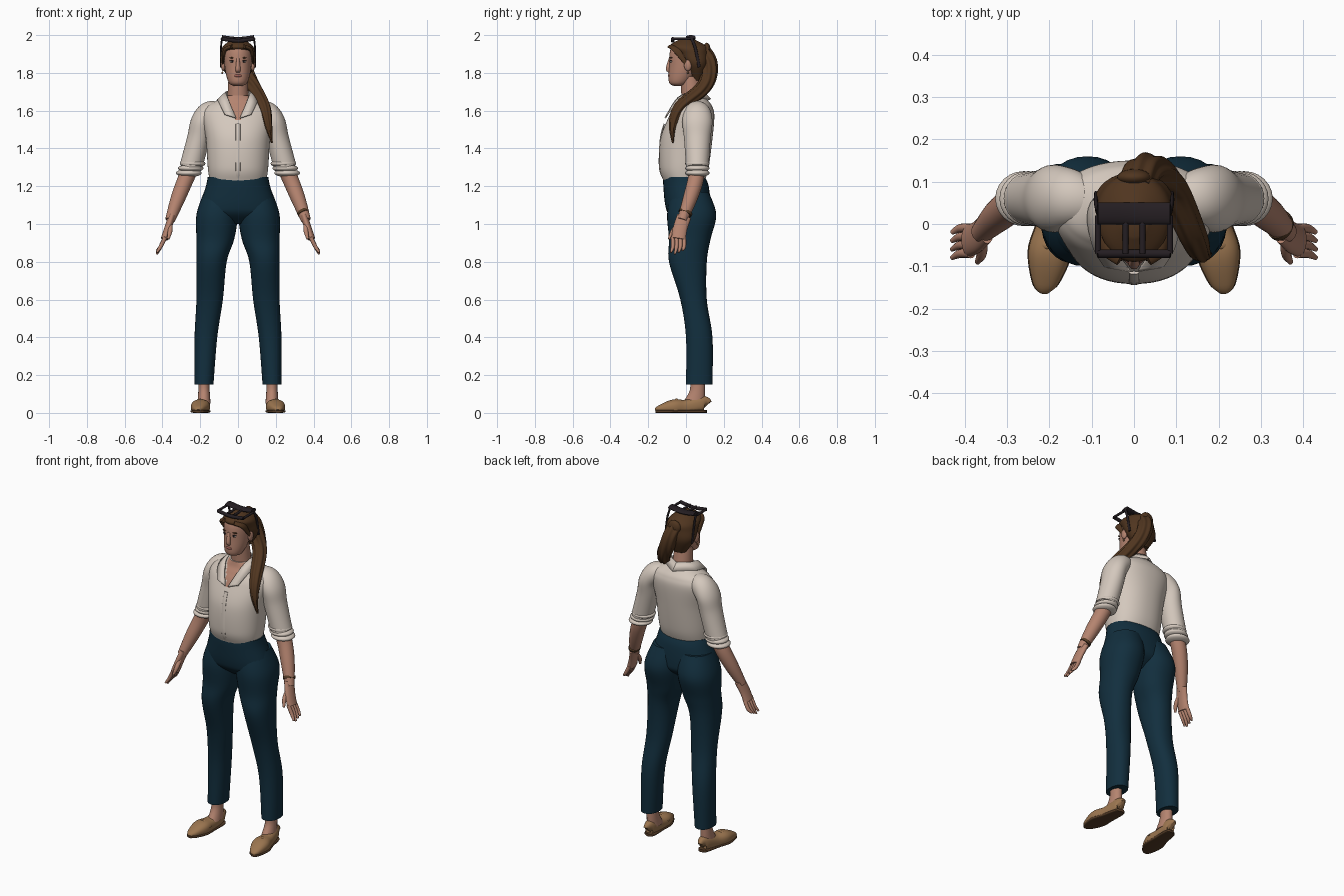
import bpy, bmesh, math
from mathutils import Vector

cube = bpy.data.objects.get("Cube")
if cube:
    bpy.data.objects.remove(cube, do_unlink=True)


def material(name, *rgb):
    mat = bpy.data.materials.new(name)
    mat.use_nodes = True
    mat.diffuse_color = (*rgb, 1)
    shader = next(n for n in mat.node_tree.nodes if n.type == 'BSDF_PRINCIPLED')
    shader.inputs["Base Color"].default_value = (*rgb, 1)
    return mat


SKIN = material("skin", .46, .23, .16)
SHIRT = material("cream cotton", .66, .58, .51)
NAVY = material("navy cloth", .006, .028, .048)
HAIR = material("brown hair", .08, .036, .014)
SHOE = material("tan leather", .33, .18, .08)
SOLE = material("dark sole", .09, .045, .02)
DARK = material("dark frame", .018, .013, .016)
LIPS = material("lips", .33, .11, .09)
WHITE = material("eye white", .6, .55, .5)

X, Y, Z = Vector((1, 0, 0)), Vector((0, 1, 0)), Vector((0, 0, 1))


def finish(name, bm, *mats):
    bmesh.ops.recalc_face_normals(bm, faces=bm.faces)
    mesh = bpy.data.meshes.new(name)
    bm.to_mesh(mesh)
    bm.free()
    for face in mesh.polygons:
        face.use_smooth = True
    mesh.set_sharp_from_angle(angle=math.radians(45))
    for mat in mats:
        mesh.materials.append(mat)
    ob = bpy.data.objects.new(name, mesh)
    bpy.context.collection.objects.link(ob)
    return ob


def smooth_path(rows, steps):
    """Catmull-Rom curve through rows of equal length."""
    rows = [Vector(row) for row in rows]
    last = len(rows) - 1
    out = []
    for i in range(last):
        a, b, c, d = (rows[min(max(i + k, 0), last)] for k in (-1, 0, 1, 2))
        for j in range(steps):
            t = j / steps
            out.append(b + (c - a) * t / 2 + (a - b * 2.5 + c * 2 - d / 2) * t * t
                       + (b * 3 - a - c * 3 + d) * t ** 3 / 2)
    return out + [rows[last]]


def loft(name, rings, *mats, ref=None, side=1, seg=32, steps=6, power=2, lobes=0, floor=None):
    """Skin over rings (x, y, z, ra, rb); level rings, or square to the path with rb along ref."""
    rows = smooth_path(rings, steps)
    mid = [Vector(row[:3]) for row in rows]
    bm = bmesh.new()
    loops = []
    for i, row in enumerate(rows):
        a, b = X, Y
        if ref:
            tangent = (mid[min(i + 1, len(mid) - 1)] - mid[max(i - 1, 0)]).normalized()
            b = (ref - tangent * ref.dot(tangent)).normalized()
            a = b.cross(tangent)
        loop = []
        for k in range(seg):
            angle = math.tau * k / seg
            c, d = (math.copysign(abs(v) ** (2 / power), v) for v in (math.cos(angle), math.sin(angle)))
            groove = 1 + .09 * math.cos(lobes * angle + i / 8) if lobes else 1
            p = mid[i] + (a * row[3] * c + b * row[4] * d) * groove
            if floor is not None:
                p.z = max(p.z, floor)
            loop.append(bm.verts.new((p.x * side, p.y, p.z)))
        loops.append(loop)
    for low, high in zip(loops, loops[1:]):
        for k in range(seg):
            bm.faces.new((low[k], low[k - 1], high[k - 1], high[k]))
    bm.faces.new(loops[0])
    bm.faces.new(loops[-1])
    return finish(name, bm, *mats)


def tube(name, points, radius, mat, ref=Z, flat=1, taper=0, **options):
    """Rod along points; flat scales its width, taper thins its far end."""
    rings = []
    for i, p in enumerate(points):
        r = radius * (1 - taper * (i / (len(points) - 1)) ** 3)
        rings.append((*p, r * flat, r))
    return loft(name, rings, mat, ref=ref, **options)


def ball(name, position, size, mat):
    bm = bmesh.new()
    bmesh.ops.create_uvsphere(bm, u_segments=24, v_segments=12, radius=1)
    bmesh.ops.scale(bm, vec=size, verts=bm.verts)
    bmesh.ops.translate(bm, vec=position, verts=bm.verts)
    return finish(name, bm, mat)


def level(z, front, back, half_width):
    return (0, (front + back) / 2, z, half_width, (back - front) / 2)


# Shirt body with an open neck showing the chest
shirt = loft("shirt_body", [
    level(1.23, -.12, .1, .15), level(1.3, -.14, .12, .16), level(1.45, -.135, .14, .17),
    level(1.57, -.09, .15, .19), level(1.62, -.06, .14, .17), level(1.65, -.04, .12, .12),
    level(1.68, -.03, .09, .06)], SHIRT, SKIN, seg=96, steps=10, power=2.2)
for face in shirt.data.polygons:
    c = face.center
    if c.y < 0 and abs(c.x) < (c.z - 1.53) * .4:
        face.material_index = 1
tube("button_placket", [(0, -.12, 1.24), (0, -.14, 1.3), (0, -.135, 1.45), (0, -.115, 1.53)],
     .012, SHIRT, ref=X, flat=.3)

# Trouser hips
loft("trouser_hips", [
    level(1.25, -.12, .1, .16), level(1.2, -.12, .12, .17), level(1.1, -.11, .13, .2),
    level(1.05, -.09, .12, .2), level(1, -.03, .06, .07)], NAVY, power=2.2)

# Neck, head and face
loft("neck", [(0, .04, 1.6, .06, .06), (0, .02, 1.78, .05, .05)], SKIN)
loft("head", [
    level(1.73, -.06, -.02, .02), level(1.75, -.09, .02, .05), level(1.83, -.09, .08, .07),
    level(1.93, -.08, .1, .07), level(1.97, -.02, .04, .02)], SKIN)
loft("nose", [level(1.88, -.09, -.08, .007), level(1.82, -.107, -.08, .013),
              level(1.8, -.09, -.08, .01)], SKIN)
ball("mouth", (0, -.088, 1.785), (.02, .008, .008), LIPS)

# Hair cap and ponytail over the left shoulder
loft("hair_cap", [
    level(1.76, .03, .09, .04), level(1.84, -.01, .12, .09), level(1.9, -.05, .12, .09),
    level(1.94, -.09, .11, .08), level(1.98, -.03, .04, .03)], HAIR)
tube("ponytail", [
    (0, .08, 1.92), (.02, .12, 1.86), (.05, .12, 1.78), (.09, .08, 1.71), (.14, -.03, 1.62),
    (.16, -.07, 1.53), (.18, -.07, 1.43)], .042, HAIR, ref=X, taper=.9, seg=42, lobes=7)
ball("hair_tie", (0, .11, 1.92), (.04, .02, .04), HAIR)

# Sunglasses resting on the hair
for name, y, z, flat in (("front", -.07, 1.98, 1), ("rear", .025, 1.99, 2.6)):
    tube("sunglasses_rim_" + name, [(-.086, y, z), (0, y, z - .01), (.086, y, z)], .01, DARK, flat=flat)

for side, label in ((1, "left_"), (-1, "right_")):
    # Sunglasses sides
    for name, x in (("rim_side", .085), ("rim_bridge", .02)):
        tube(label + name, [(x, -.07, 1.98), (x, .02, 1.98)], .007, DARK, side=side)
    tube(label + "temple", [(.085, .03, 1.98), (.09, .05, 1.93), (.09, .07, 1.83)],
         .008, DARK, ref=Y, flat=.6, side=side)

    # Eyes, brows, ears and temple locks
    eye = .03 * side
    ball(label + "eye", (eye, -.079, 1.86), (.013, .006, .005), WHITE)
    ball(label + "iris", (eye, -.083, 1.86), (.005, .004, .005), DARK)
    ball(label + "lash", (eye, -.079, 1.865), (.015, .007, .002), DARK)
    ball(label + "brow", (eye, -.078, 1.88), (.018, .008, .003), HAIR)
    ball(label + "ear", (.078 * side, .01, 1.84), (.012, .02, .03), SKIN)
    ball(label + "earring", (.083 * side, .01, 1.8), (.005, .005, .007), SHOE)
    tube(label + "temple_lock", [(.03, -.08, 1.94), (.07, -.05, 1.92), (.08, 0, 1.85)],
         .02, HAIR, ref=Y, flat=.5, taper=.5, side=side)

    # Collar half: a folded strip
    inner = smooth_path([(0, .09, 1.7), (.06, .05, 1.7), (.055, -.04, 1.67), (.01, -.11, 1.56)], 6)
    outer = smooth_path([(0, .13, 1.66), (.1, .05, 1.66), (.1, -.04, 1.64), (.07, -.1, 1.58)], 6)
    bm = bmesh.new()
    rows = [[bm.verts.new((p.x * side, p.y, p.z)) for p in line] for line in (inner, outer)]
    for i in range(len(inner) - 1):
        bm.faces.new((rows[0][i], rows[0][i + 1], rows[1][i + 1], rows[1][i]))
    collar = finish(label + "collar", bm, SHIRT)
    thickness = collar.modifiers.new("thickness", 'SOLIDIFY')
    thickness.thickness, thickness.offset = .008, 0

    # Sleeve with a rolled cuff
    loft(label + "sleeve", [
        (.1, .05, 1.61, .04, .05), (.15, .06, 1.59, .06, .07), (.19, .06, 1.54, .06, .08),
        (.21, .06, 1.45, .06, .07), (.25, .06, 1.3, .06, .06)], SHIRT, ref=Y, side=side)
    for i in range(3):
        ball(label + "cuff_roll", ((.24 + i * .01) * side, .06, 1.32 - i * .025),
             (.068, .065, .022), SHIRT)

    # Forearm, hand and fingers
    tube(label + "forearm", [(.24, .06, 1.32), (.28, .05, 1.23), (.32, .02, 1.13), (.36, -.02, 1.02)],
         .043, SKIN, ref=Y, taper=.4, side=side)
    tube(label + "palm", [(.35, -.01, 1.04), (.37, -.03, .98), (.39, -.04, .92)],
         .038, SKIN, ref=Y, flat=.5, side=side)
    for i in range(4):
        y = -.01 - i * .02
        tube(label + "finger", [(.385, y, .93), (.41, y, .88), (.43, y - .01, .84 + abs(i - 2) / 100)],
             .011, SKIN, ref=Y, taper=.5, side=side, seg=12)
    tube(label + "thumb", [(.36, -.04, 1), (.36, -.07, .96), (.37, -.09, .92)],
         .013, SKIN, ref=X, taper=.5, side=side, seg=12)

    # Trouser leg
    loft(label + "trouser_leg", [
        (.09, .02, 1.17, .09, .1), (.11, .03, 1.05, .11, .13), (.12, .02, .92, .1, .11),
        (.14, .01, .8, .08, .1), (.15, .04, .6, .07, .07), (.17, .07, .4, .06, .07),
        (.18, .07, .15, .05, .07)], NAVY, side=side, power=2.2)

    # Ankle, slip-on shoe, sole and strap
    loft(label + "ankle", [(.18, .06, .2, .03, .04), (.18, .06, .12, .03, .04),
                           (.18, .04, .05, .035, .06)], SKIN, side=side)
    shoe = [(.18, .11, .04, .01, .03), (.18, .09, .05, .03, .04), (.19, 0, .03, .04, .04),
            (.2, -.07, .03, .05, .04), (.21, -.14, .02, .03, .02), (.21, -.16, .01, .01, .01)]
    loft(label + "shoe", shoe, SHOE, ref=Z, side=side, power=2.4, floor=.012)
    loft(label + "shoe_sole", [(x, y, .008, width + .002, .008) for x, y, z, width, height in shoe],
         SOLE, ref=Z, side=side, power=4)
    tube(label + "shoe_strap", [(.15, -.05, .04), (.2, -.05, .07), (.24, -.05, .04)],
         .006, SHOE, flat=1.6, side=side)

# Bracelet on the left wrist
tube("bracelet", [(.342, 0, 1.066), (.348, -.006, 1.054)], .037, SOLE, ref=Y, flat=.85)
